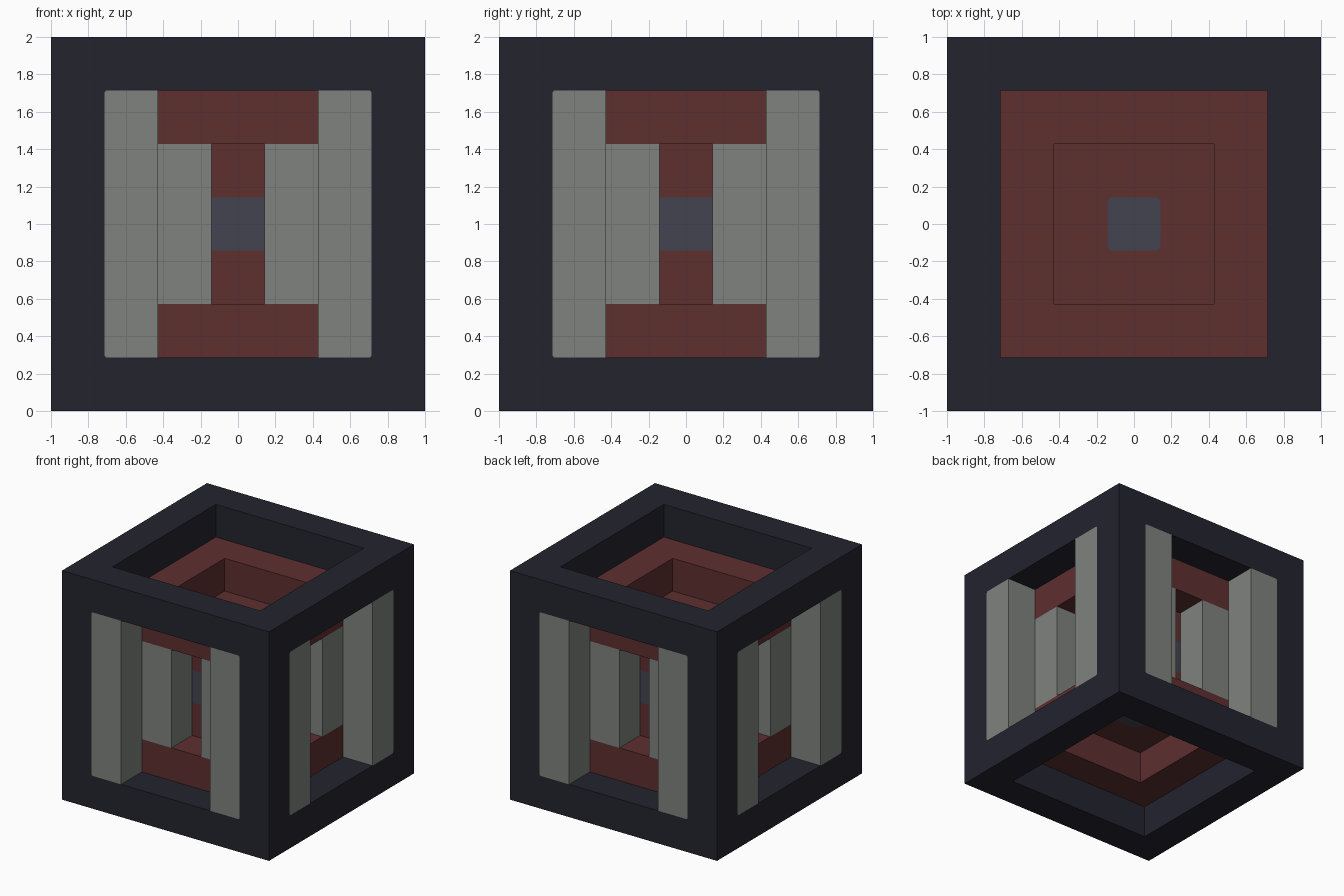
import bpy, bmesh, math
from mathutils import Matrix, Vector

if "Cube" in bpy.data.objects:
    bpy.data.objects.remove(bpy.data.objects["Cube"], do_unlink=True)

CELL = 2 / 7                                # the model is seven cells wide
OUTER, MIDDLE, INNER, CORE = (CELL * n for n in (3.5, 2.5, 1.5, 0.5))
CENTRE = Vector((0, 0, 1))


def material(name, colour):
    mat = bpy.data.materials.new(name)
    mat.use_nodes = True
    rgba = (*colour, 1)
    mat.diffuse_color = rgba
    mat.node_tree.nodes["Principled BSDF"].inputs["Base Color"].default_value = rgba
    return mat


NAVY = material("dark navy", (0.017, 0.017, 0.028))
RED = material("brick red", (0.112, 0.028, 0.028))
GREY = material("pale grey", (0.21, 0.224, 0.206))
SLATE = material("slate blue", (0.057, 0.057, 0.082))


def box(name, low, high, mats, round_test=None, radius=0.015, turn=0):
    """Box between two corners around the centre; edges passing round_test are rounded."""
    low, high = Vector(low), Vector(high)
    bm = bmesh.new()
    bmesh.ops.create_cube(bm, size=1)
    bmesh.ops.scale(bm, vec=high - low, verts=bm.verts)
    bmesh.ops.translate(bm, vec=(low + high) / 2, verts=bm.verts)
    if round_test:
        edges = [e for e in bm.edges if round_test(e)]
        bmesh.ops.bevel(bm, geom=edges, offset=radius, segments=3, profile=0.5, affect='EDGES')
    bmesh.ops.rotate(bm, matrix=Matrix.Rotation(turn, 3, 'Z'), verts=bm.verts)
    bmesh.ops.translate(bm, vec=CENTRE, verts=bm.verts)
    mesh = bpy.data.meshes.new(name)
    bm.to_mesh(mesh)
    bm.free()
    for mat in mats:
        mesh.materials.append(mat)
    obj = bpy.data.objects.new(name, mesh)
    bpy.context.collection.objects.link(obj)
    return obj


def along(axis):
    """Test for edges parallel to an axis."""
    def test(e):
        d = e.verts[1].co - e.verts[0].co
        return abs(d[axis]) > 0.99 * d.length
    return test


def frame(name, half, hole, mat, rounded):
    """Cube with a square passage cut along each axis."""
    obj = box(name, [-half] * 3, [half] * 3, [mat])
    bpy.context.view_layer.objects.active = obj
    for axis in range(3):
        size = [hole] * 3
        size[axis] = half * 1.2
        test = along(axis) if rounded and axis < 2 else None
        cutter = box("cutter", [-s for s in size], size, [mat], test)
        cutter.hide_render = True
        mod = obj.modifiers.new("passage", 'BOOLEAN')
        mod.operation = 'DIFFERENCE'
        mod.solver = 'EXACT'
        mod.object = cutter
        bpy.ops.object.modifier_apply(modifier=mod.name)
        bpy.data.objects.remove(cutter, do_unlink=True)


# Nested frames
frame("outer_frame", OUTER, MIDDLE, NAVY, True)
frame("middle_frame", MIDDLE, INNER, RED, False)


# Columns standing inside each side opening of both frames
def columns(label, face, outside, inside, rounded):
    for i, side in enumerate(("front", "right", "back", "left")):
        for sign, end in ((-1, "a"), (1, "b")):
            xs = sorted((sign * outside, sign * inside))

            def outer_corner(e):
                return along(1)(e) and abs(e.verts[0].co.x) > (outside + inside) / 2

            box(f"{label}_{side}_column_{end}", (xs[0], -face, -outside),
                (xs[1], -outside, outside), [GREY],
                outer_corner if rounded else None, turn=i * math.pi / 2)


columns("outer", OUTER, MIDDLE, INNER, True)
columns("middle", MIDDLE, INNER, CORE, False)

# Core block with a coloured band round its sides
core = box("core", [-INNER] * 3, [INNER] * 3, [RED, SLATE])
bm = bmesh.new()
bm.from_mesh(core.data)
for z in (-CORE, CORE):
    bmesh.ops.bisect_plane(bm, geom=bm.verts[:] + bm.edges[:] + bm.faces[:],
                           plane_co=CENTRE + Vector((0, 0, z)), plane_no=(0, 0, 1))
for f in bm.faces:
    f.material_index = int(abs(f.calc_center_median().z - CENTRE.z) < CORE)
bm.to_mesh(core.data)
bm.free()

# Rounded patches on the top and bottom of the core
for name, z in (("top_patch", INNER), ("bottom_patch", -INNER)):
    box(name, (-CORE, -CORE, z - 0.003), (CORE, CORE, z + 0.003), [SLATE], along(2), 0.03)
